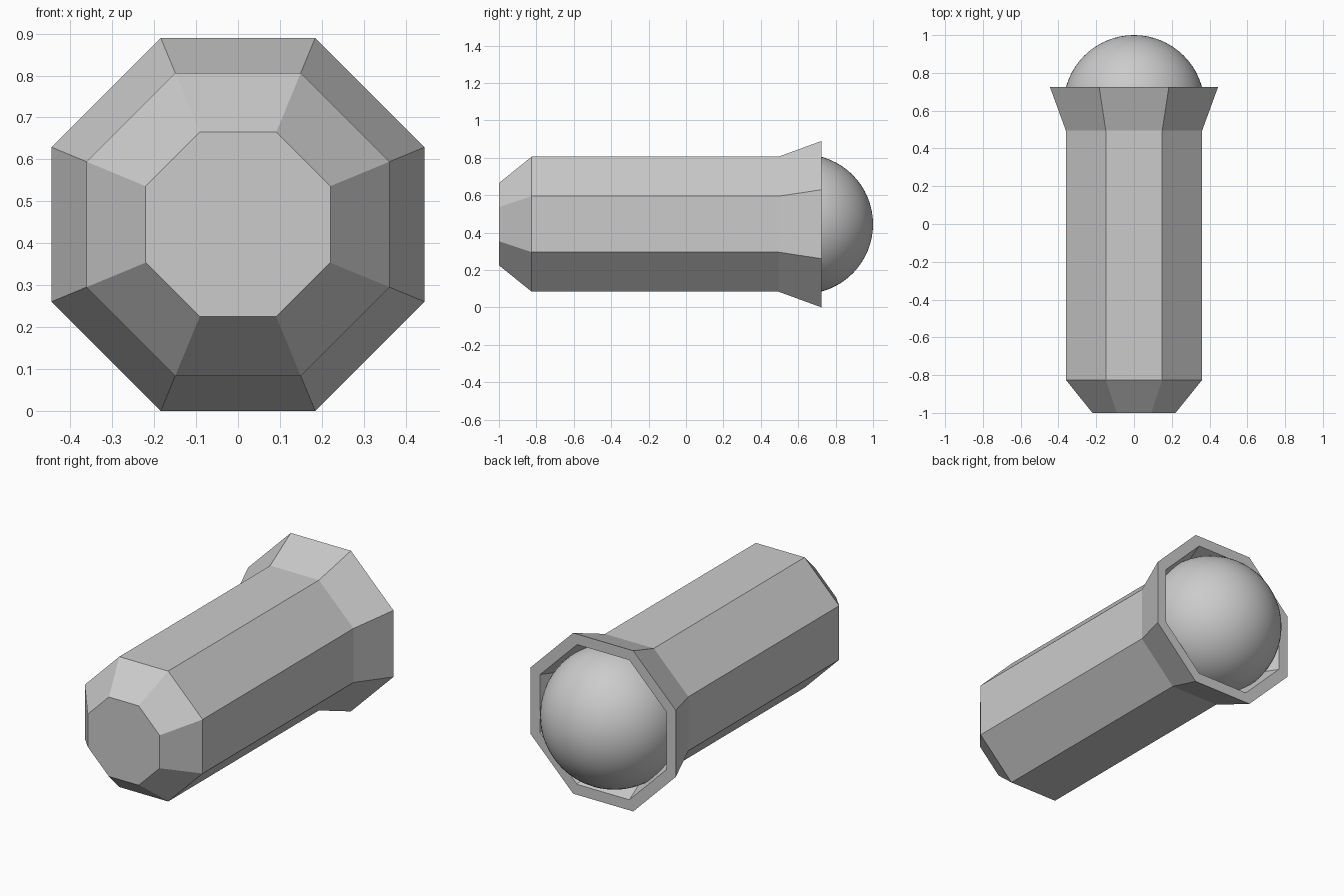
import bpy, bmesh
from math import cos, sin, pi

if "Cube" in bpy.data.objects:
    bpy.data.objects.remove(bpy.data.objects["Cube"])

CZ = 0.445   # height of the long axis


def ring(bm, y, apothem):
    r = apothem / cos(pi / 8)
    return [bm.verts.new((r * cos(pi / 8 + i * pi / 4), y,
                          CZ + r * sin(pi / 8 + i * pi / 4))) for i in range(8)]


def octagon_loft(name, profile):
    bm = bmesh.new()
    rings = [ring(bm, y, a) for y, a in profile]
    for a, b in zip(rings, rings[1:]):
        for i in range(8):
            j = (i + 1) % 8
            bm.faces.new((a[i], a[j], b[j], b[i]))
    bm.faces.new(rings[0])
    bm.faces.new(rings[-1])
    bmesh.ops.recalc_face_normals(bm, faces=bm.faces)
    mesh = bpy.data.meshes.new(name)
    bm.to_mesh(mesh)
    bm.free()
    obj = bpy.data.objects.new(name, mesh)
    bpy.context.collection.objects.link(obj)
    return obj


# Octagonal body: tapered front, straight barrel, flared rim, hollow socket
octagon_loft("body", [(-1, 0.22), (-0.825, 0.361), (0.495, 0.361), (0.725, 0.445),
                      (0.725, 0.387), (0.495, 0.303)])

# Smooth ball seated in the socket
R = 0.373
bpy.ops.mesh.primitive_uv_sphere_add(segments=64, ring_count=32, radius=R,
                                     location=(0, 1 - R, CZ), rotation=(pi / 2, 0, 0))
ball = bpy.context.object
ball.name = "ball"
bpy.ops.object.shade_smooth()
